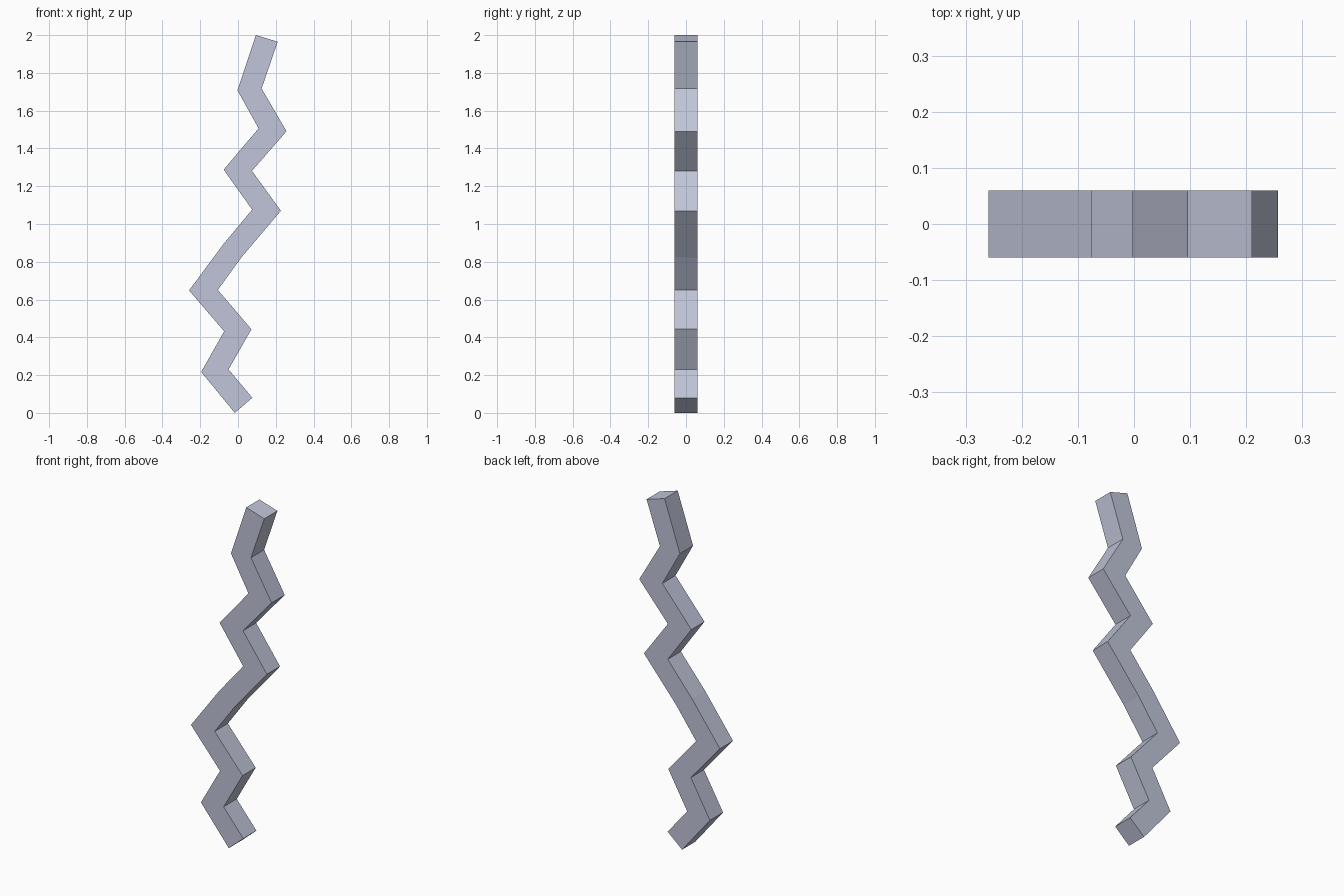
import bpy
import bmesh
from mathutils import Vector

cube = bpy.data.objects.get("Cube")
if cube:
    bpy.data.objects.remove(cube, do_unlink=True)

HALF_DEPTH = 0.06

# Zigzag outline: (x, z) corners up the left and right edges
left_edge = [(-0.017, 0), (-0.195, 0.217), (-0.073, 0.432), (-0.259, 0.648),
             (-0.08, 0.89), (0.075, 1.076), (-0.076, 1.288), (0.109, 1.506),
             (-0.003, 1.708), (0.095, 2)]
right_edge = [(0.076, 0.08), (-0.05, 0.23), (0.071, 0.443), (-0.107, 0.651),
              (0.018, 0.823), (0.227, 1.07), (0.074, 1.281), (0.257, 1.491),
              (0.125, 1.717), (0.21, 1.965)]

# Single blue-grey colour
mat = bpy.data.materials.new("blue_grey")
colour = (0.53, 0.56, 0.69, 1)
mat.diffuse_color = colour
mat.use_nodes = True
bsdf = next(n for n in mat.node_tree.nodes if n.type == 'BSDF_PRINCIPLED')
bsdf.inputs["Base Color"].default_value = colour

# Four-cornered rings joined into a square-section bar
bm = bmesh.new()
rings = []
for (lx, lz), (rx, rz) in zip(left_edge, right_edge):
    corners = [(lx, -HALF_DEPTH, lz), (rx, -HALF_DEPTH, rz),
               (rx, HALF_DEPTH, rz), (lx, HALF_DEPTH, lz)]
    rings.append([bm.verts.new(Vector(c)) for c in corners])
for low, high in zip(rings, rings[1:]):
    for i in range(4):
        j = (i + 1) % 4
        bm.faces.new((low[i], low[j], high[j], high[i]))

# End caps
bm.faces.new(rings[0][::-1])
bm.faces.new(rings[-1])
bmesh.ops.recalc_face_normals(bm, faces=bm.faces)

mesh = bpy.data.meshes.new("zigzag_bolt")
bm.to_mesh(mesh)
bm.free()
mesh.materials.append(mat)
bolt = bpy.data.objects.new("zigzag_bolt", mesh)
bpy.context.collection.objects.link(bolt)
